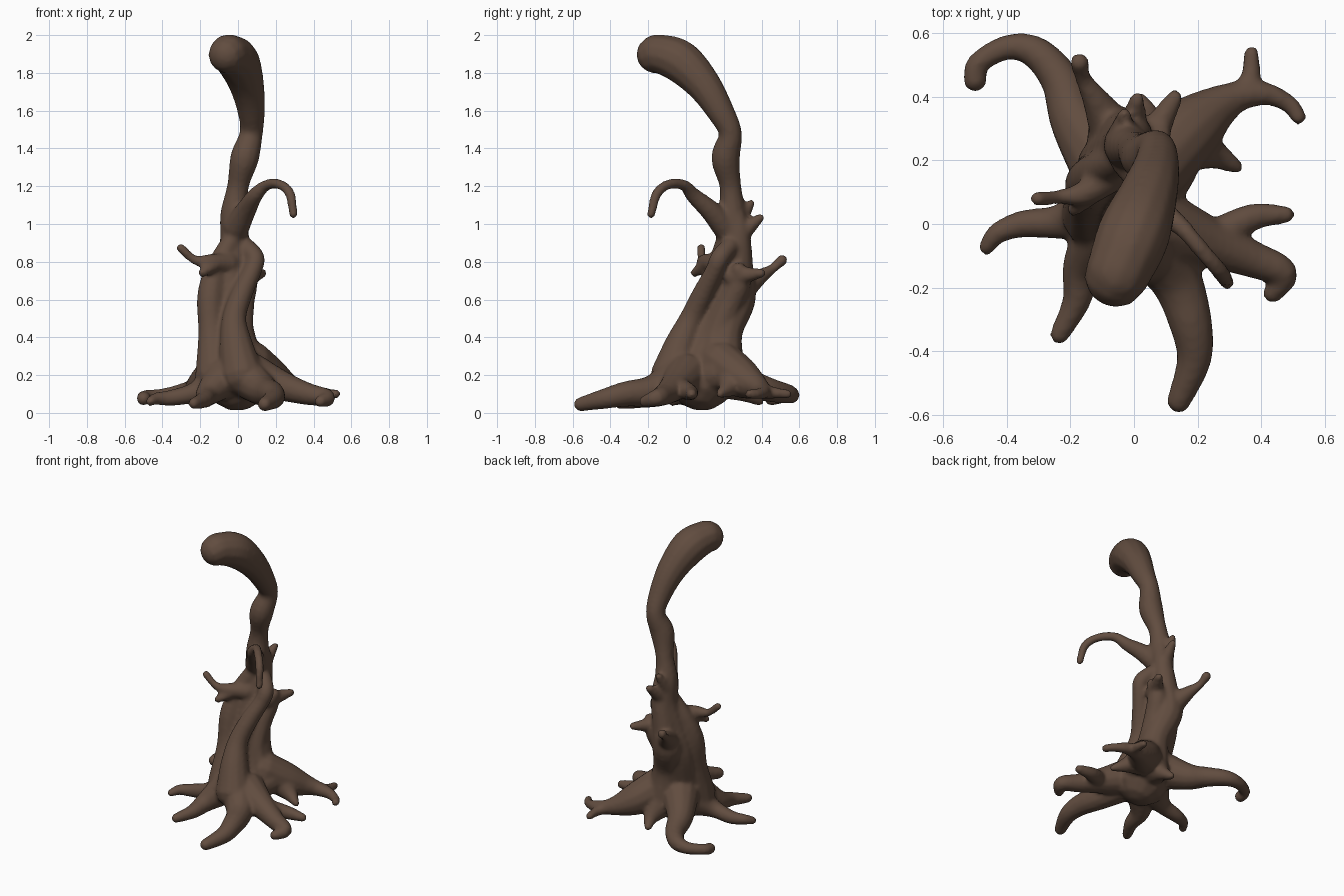
import bpy, bmesh, math
from mathutils import Vector

bm = bmesh.new()
SIDES = 12


def catmull(p0, p1, p2, p3, t):
    return 0.5 * (2 * p1 + (p2 - p0) * t + (2 * p0 - 5 * p1 + 4 * p2 - p3) * t * t
                  + (3 * p1 - p0 - 3 * p2 + p3) * t ** 3)


def limb(*pts, steps=5):
    """Round-ended tapered tube through (x, y, z, radius) points."""
    p = [Vector(q) for q in pts]
    p = [2 * p[0] - p[1]] + p + [2 * p[-1] - p[-2]]
    path = [catmull(*p[i:i + 4], s / steps) for i in range(len(p) - 3) for s in range(steps)]
    path.append(p[-2])
    # rounded caps made of shrinking rings
    def cap(end, prev):
        d = (end.xyz - prev.xyz).normalized()
        return [Vector((*(end.xyz + d * end.w * math.sin(a) * 0.9), end.w * math.cos(a)))
                for a in (0.5, 1.0, 1.4)]
    path = cap(path[0], path[1])[::-1] + path + cap(path[-1], path[-2])
    rings, side = [], None
    for i, c in enumerate(path):
        d = (path[min(i + 1, len(path) - 1)].xyz - path[max(i - 1, 0)].xyz).normalized()
        side = d.orthogonal() if side is None else side - d * side.dot(d)
        side.normalize()
        up = d.cross(side)
        rings.append([bm.verts.new(c.xyz + c.w * (side * math.cos(a) + up * math.sin(a)))
                      for a in (2 * math.pi * k / SIDES for k in range(SIDES))])
    for a, b in zip(rings, rings[1:]):
        for k in range(SIDES):
            j = (k + 1) % SIDES
            bm.faces.new((a[k], a[j], b[j], b[k]))
    bm.faces.new(rings[0][::-1])
    bm.faces.new(rings[-1])


# trunk core with drooping head
limb((0, .08, .165, .17), (-.05, .12, .35, .125), (-.07, .18, .55, .11), (-.04, .22, .75, .095),
     (-.02, .25, .9, .078), (-.02, .245, 1.05, .075), (.0, .235, 1.2, .058), (.035, .21, 1.35, .077),
     (.07, .235, 1.48, .062), (.07, .18, 1.6, .074), (.045, .09, 1.74, .094), (.0, -.03, 1.86, .115),
     (-.045, -.14, 1.9, .105), (-.06, -.17, 1.895, .1))
# twisting strands around the trunk
limb((.02, -.07, .2, .12), (-.01, -.025, .36, .09), (-.02, .03, .5, .065), (.02, .09, .63, .058),
     (.075, .15, .75, .05), (.09, .18, .82, .052), (.04, .23, .88, .05))
limb((-.12, .03, .2, .11), (-.14, .09, .42, .072), (-.145, .13, .62, .072), (-.11, .17, .77, .06),
     (-.03, .21, .92, .05))
limb((.03, .2, .2, .12), (.0, .21, .42, .09), (-.05, .27, .6, .1), (-.03, .28, .74, .08),
     (.0, .28, .95, .06), (.0, .26, 1.1, .04))
limb((.1, .17, .2, .1), (.02, .16, .38, .075), (.01, .22, .55, .075), (.04, .28, .68, .065),
     (.08, .28, .76, .04))

# branches and stubs
limb((-.01, .21, .98, .07), (.04, .13, 1.07, .056), (.09, .04, 1.15, .042), (.15, -.01, 1.205, .03),
     (.22, -.09, 1.21, .027), (.275, -.155, 1.16, .027), (.293, -.185, 1.05, .023))
limb((-.05, .17, .79, .06), (-.15, .1, .8, .042), (-.23, .085, .81, .025), (-.305, .08, .875, .024))
limb((-.1, .13, .8, .045), (-.19, .045, .74, .024))
limb((-.07, .3, .66, .075), (-.12, .39, .72, .044), (-.16, .46, .765, .026), (-.172, .51, .81, .031))
limb((.04, .25, .72, .06), (.13, .4, .74, .025))
limb((-.01, .27, .93, .06), (.01, .395, 1.035, .023))
limb((-.04, .27, 1.0, .05), (-.03, .345, 1.11, .022))

# roots: front, right pair, back right fork, back left hook, left, front left
limb((.03, -.03, .2, .12), (.13, -.17, .12, .085), (.18, -.32, .1, .068), (.188, -.43, .075, .055),
     (.14, -.56, .045, .038))
limb((.07, .0, .2, .12), (.24, -.06, .14, .08), (.37, -.11, .1, .06), (.47, -.155, .08, .047),
     (.435, -.22, .06, .032))
limb((.24, -.05, .14, .06), (.37, .02, .11, .044), (.48, .03, .1, .028))
limb((.06, .18, .27, .12), (.18, .3, .18, .105), (.3, .39, .13, .056), (.41, .41, .11, .038),
     (.49, .375, .1, .028), (.518, .335, .1, .026))
limb((.28, .37, .14, .058), (.36, .44, .11, .036), (.37, .54, .1, .024))
limb((.16, .25, .18, .1), (.25, .22, .13, .05), (.325, .178, .1, .022))
limb((-.06, .15, .25, .13), (-.18, .32, .16, .085), (-.23, .45, .12, .064), (-.31, .54, .1, .052),
     (-.4, .555, .09, .04), (-.49, .505, .085, .036), (-.5, .45, .075, .038))
limb((-.08, .07, .18, .13), (-.22, .01, .11, .06), (-.35, .0, .08, .044), (-.43, -.03, .075, .034),
     (-.465, -.075, .06, .026))
limb((-.08, -.02, .18, .11), (-.16, -.13, .1, .066), (-.18, -.24, .07, .046), (-.235, -.35, .05, .031))
# small roots at the back
limb((.03, .22, .18, .12), (.04, .33, .1, .05), (.02, .39, .06, .025))

bmesh.ops.recalc_face_normals(bm, faces=bm.faces)
mesh = bpy.data.meshes.new("twisted_tree")
bm.to_mesh(mesh)
bm.free()
tree = bpy.data.objects.new("twisted_tree", mesh)
bpy.context.collection.objects.link(tree)

# fuse all limbs into one organic skin
rm = tree.modifiers.new("fuse", 'REMESH')
rm.mode = 'VOXEL'
rm.voxel_size = 0.012
rm.use_smooth_shade = True
sm = tree.modifiers.new("soften", 'SMOOTH')
sm.factor = 0.5
sm.iterations = 6

bark = bpy.data.materials.new("bark")
bark.diffuse_color = (.12, .073, .05, 1)
mesh.materials.append(bark)
